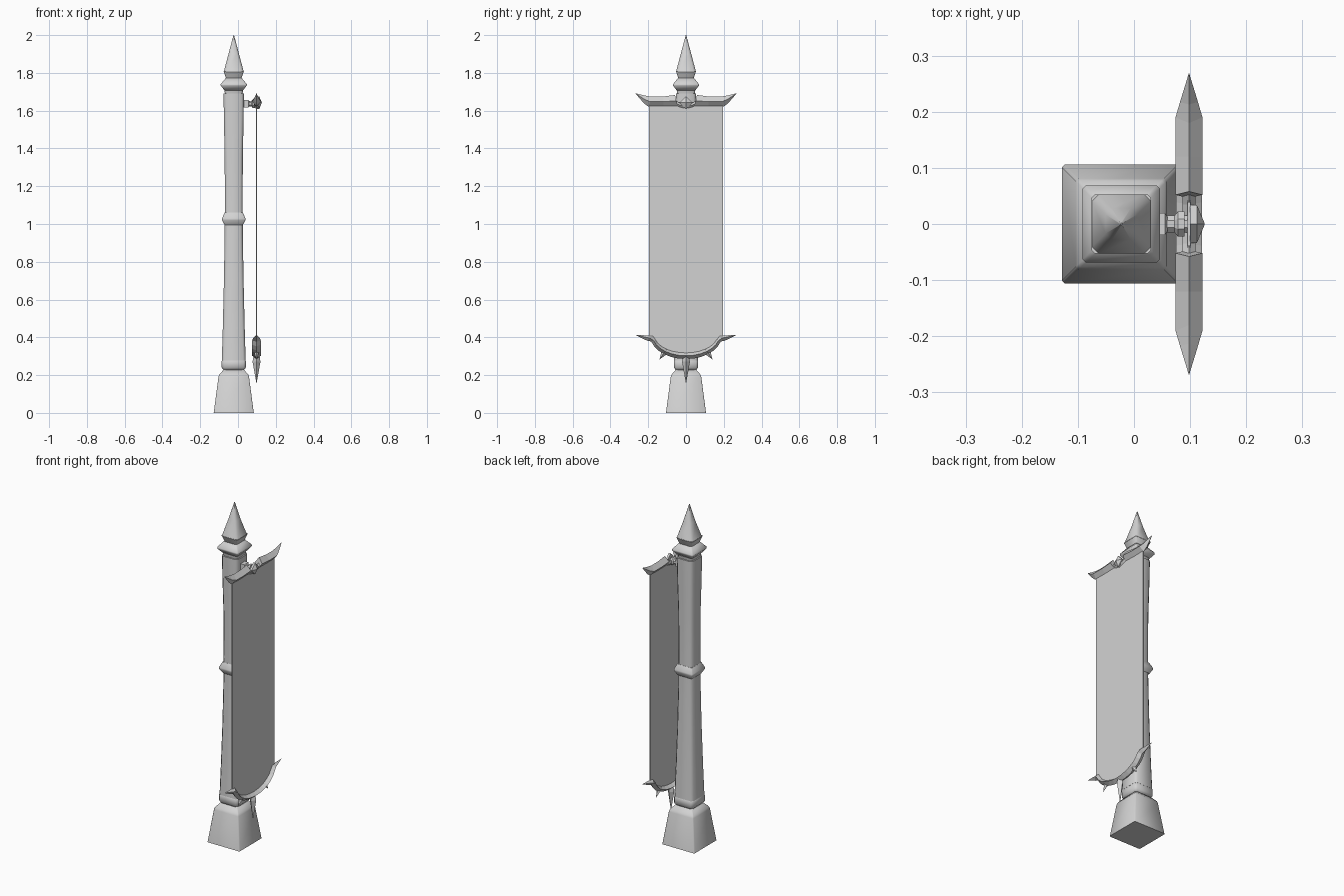
import bpy, bmesh, math

if "Cube" in bpy.data.objects:
    bpy.data.objects.remove(bpy.data.objects["Cube"])

stone = bpy.data.materials.new("plain grey")
stone.diffuse_color = (0.65, 0.65, 0.65, 1)
stone.use_nodes = True
stone.node_tree.nodes["Principled BSDF"].inputs["Base Color"].default_value = stone.diffuse_color
PX = -0.0225   # post axis
BX = 0.098     # banner plane


def loft(name, rings, smooth=None):
    """Skin a list of equal-length point rings and cap both ends."""
    bm = bmesh.new()
    vs = [[bm.verts.new(p) for p in r] for r in rings]
    n = len(rings[0])
    for a, b in zip(vs, vs[1:]):
        for i in range(n):
            j = (i + 1) % n
            bm.faces.new((a[i], a[j], b[j], b[i]))
    bm.faces.new(vs[0][::-1])
    bm.faces.new(vs[-1])
    bmesh.ops.remove_doubles(bm, verts=bm.verts, dist=0.0002)
    bmesh.ops.recalc_face_normals(bm, faces=bm.faces)
    me = bpy.data.meshes.new(name)
    bm.to_mesh(me)
    bm.free()
    me.materials.append(stone)
    ob = bpy.data.objects.new(name, me)
    bpy.context.collection.objects.link(ob)
    if smooth:
        bpy.ops.object.select_all(action='DESELECT')
        bpy.context.view_layer.objects.active = ob
        ob.select_set(True)
        bpy.ops.object.shade_smooth_by_angle(angle=math.radians(smooth))
    return ob


def square(h, c, z):
    """Square ring with chamfered corners."""
    k = h - c
    pts = [(h, -k), (h, k), (k, h), (-k, h), (-h, k), (-h, -k), (-k, -h), (k, -h)]
    return [(PX + x, y, z) for x, y in pts]


def post_part(name, profile, c):
    return loft(name, [square(h, min(c, h * 0.4), z) for h, z in profile], 50)


# Square post
post_part("base", [(.106, 0), (.081, .19), (.077, .202), (.053, .23)], .005)
post_part("lower_collar", [(.053, .225), (.064, .24), (.064, .275), (.06, .282)], .012)
post_part("shaft", [(.063, .278), (.058, .45), (.052, .7), (.048, .95), (.047, 1.1),
                    (.048, 1.35), (.052, 1.55), (.054, 1.69)], .013)
post_part("middle_ring", [(.048, .995), (.062, 1.02), (.062, 1.03), (.048, 1.06)], .006)
post_part("top_neck", [(.046, 1.685), (.05, 1.715)], .01)
post_part("top_flange", [(.05, 1.708), (.069, 1.733), (.069, 1.74), (.043, 1.772)], .006)
post_part("finial_neck", [(.038, 1.765), (.042, 1.775), (.053, 1.808)], .006)
post_part("finial", [(.053, 1.806), (.028, 1.9), (.0015, 2.0)], .012)


def blade(name, stations):
    """Diamond-section sweep; each station is (inner y,z, outer y,z, half width in x)."""
    rings = []
    for iy, iz, oy, oz, w in stations:
        my, mz = (iy + oy) / 2, (iz + oz) / 2
        rings.append([(BX, iy, iz), (BX + w, my, mz), (BX, oy, oz), (BX - w, my, mz)])
    return loft(name, rings)


# Upper crossbar wings, with middle rod
for s, side in ((-1, "left"), (1, "right")):
    blade("crossbar_wing_" + side, [
        (s * .058, 1.683, s * .046, 1.622, .024), (s * .12, 1.675, s * .12, 1.62, .024),
        (s * .18, 1.674, s * .2, 1.622, .024), (s * .213, 1.679, s * .222, 1.638, .016),
        (s * .268, 1.692, s * .268, 1.691, .0005)])
blade("crossbar_rod", [(y, z + .014, y, z - .014, .012) for y, z in
                       ((-.07, 1.648), (-.035, 1.63), (0, 1.622), (.035, 1.63), (.07, 1.648))])


# Arm, wall plate and gem along x
def x_part(name, sections, z, n, turn=0):
    rings = []
    for x, r in sections:
        rings.append([(x, r * math.cos(turn + 2 * math.pi * i / n),
                       z + r * math.sin(turn + 2 * math.pi * i / n)) for i in range(n)])
    return loft(name, rings)


x_part("arm", [(.02, .016), (.095, .016)], 1.637, 8, math.pi / 8)
x_part("arm_plate", [(.025, .028), (.055, .028), (.06, .018)], 1.637, 4, math.pi / 4)
x_part("arm_collar", [(.072, .016), (.078, .024), (.09, .024)], 1.637, 8, math.pi / 8)
x_part("gem", [(.1, .034), (.112, .034), (.126, .001)], 1.642, 4)

# Lower crescent
half = []
for i in range(0, 7):
    a = math.radians(i * 12.5)
    half.append((.165 * math.sin(a), .41 - .09 * math.cos(a),
                 .19 * math.sin(a), .41 - .125 * math.cos(a), .023))
half += [(.175, .41, .205, .382, .018), (.266, .412, .266, .411, .0005)]
mirror = [(-a, b, -c, d, w) for a, b, c, d, w in half[:0:-1]]
blade("lower_crescent", mirror + half)


# Spikes under the crescent
def spike(name, base, tip, r, w):
    dy, dz = tip[0] - base[0], tip[1] - base[1]
    l = math.hypot(dy, dz)
    ny, nz = -dz / l * r, dy / l * r
    st = []
    for t, k in ((0, .7), (.25, 1), (1, .01)):
        y, z = base[0] + dy * t, base[1] + dz * t
        st.append((y + ny * k, z + nz * k, y - ny * k, z - nz * k, w * k))
    blade(name, st)


spike("centre_spike", (0, .31), (0, .155), .021, .021)
for s, side in ((-1, "left"), (1, "right")):
    spike("side_spike_" + side, (s * .105, .335), (s * .14, .283), .017, .014)

# Hanging cloth with a rounded lower edge
outline = [(-.195, 1.645), (-.195, .395)]
for i in range(-6, 7):
    a = math.radians(i * 12.5)
    outline.append((.175 * math.sin(a), .41 - .107 * math.cos(a)))
outline += [(.195, .395), (.195, 1.645)]
loft("banner_cloth", [[(BX + d, y, z) for y, z in outline] for d in (-.003, .003)])
